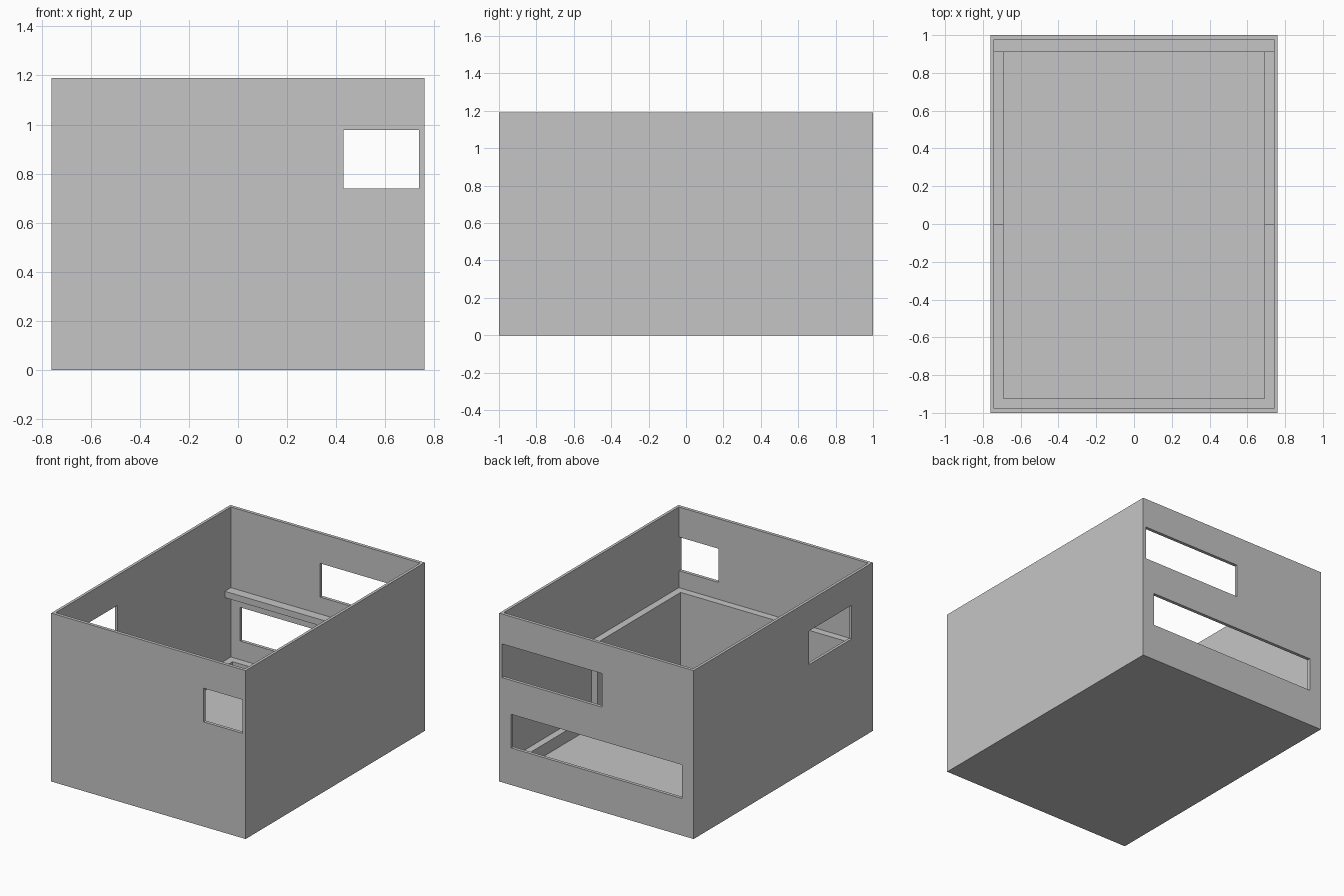
import bpy

old = bpy.data.objects.get("Cube")
if old:
    bpy.data.objects.remove(old, do_unlink=True)

# One plain grey for everything
grey = bpy.data.materials.new("light_grey")
grey.use_nodes = True
colour = (0.56, 0.56, 0.56, 1)
grey.diffuse_color = colour
grey.node_tree.nodes["Principled BSDF"].inputs["Base Color"].default_value = colour

# Main dimensions
W, D, H = 0.76, 1.0, 1.19          # outer half width, half depth, height
IN_X, IN_Y = 0.74, 0.977           # inside of the thin upper walls
LEDGE_X, LEDGE_Y = 0.69, 0.925     # inside of the thick lower walls
FLOOR, LOW, STEP = 0.045, 0.13, 0.62
OVER = 0.1                         # cutter overshoot


def box(name, x, y, z):
    """Axis-aligned box from (min, max) ranges."""
    verts = [(a, b, c) for a in x for b in y for c in z]
    faces = [(0, 1, 3, 2), (4, 6, 7, 5), (0, 4, 5, 1),
             (2, 3, 7, 6), (0, 2, 6, 4), (1, 5, 7, 3)]
    mesh = bpy.data.meshes.new(name)
    mesh.from_pydata(verts, [], faces)
    mesh.materials.append(grey)
    obj = bpy.data.objects.new(name, mesh)
    bpy.context.collection.objects.link(obj)
    return obj


def cut(target, name, x, y, z):
    """Subtract a hidden box from the target."""
    cutter = box(name, x, y, z)
    cutter.hide_render = True
    mod = target.modifiers.new(name, 'BOOLEAN')
    mod.operation = 'DIFFERENCE'
    mod.solver = 'EXACT'
    mod.object = cutter
    bpy.context.view_layer.objects.active = target
    bpy.ops.object.modifier_apply(modifier=name)
    bpy.data.objects.remove(cutter, do_unlink=True)


# Open-topped housing: deep well, then stepped ledges above it
housing = box("housing", (-W, W), (-D, D), (0, H))
cut(housing, "well", (-LEDGE_X, LEDGE_X), (-LEDGE_Y, LEDGE_Y), (FLOOR, H + OVER))
cut(housing, "upper_cavity", (-IN_X, IN_X), (-IN_Y, IN_Y), (STEP, H + OVER))
cut(housing, "rear_cavity", (-IN_X, IN_X), (0, IN_Y), (LOW, H + OVER))

# Wall openings
upper = (0.74, 0.978)
cut(housing, "front_window", (0.43, 0.737), (-D - OVER, -LEDGE_Y), upper)
cut(housing, "side_window", (-W - OVER, -LEDGE_X), (-0.765, -0.29), upper)
cut(housing, "back_upper_slot", (-0.043, 0.737), (LEDGE_Y, D + OVER), upper)
cut(housing, "back_lower_slot", (-0.667, 0.667), (LEDGE_Y, D + OVER), (0.262, 0.5))

# Shelf bar along the inside of the back wall
box("back_crossbar", (-IN_X, IN_X), (0.91, IN_Y), (0.575, STEP))
